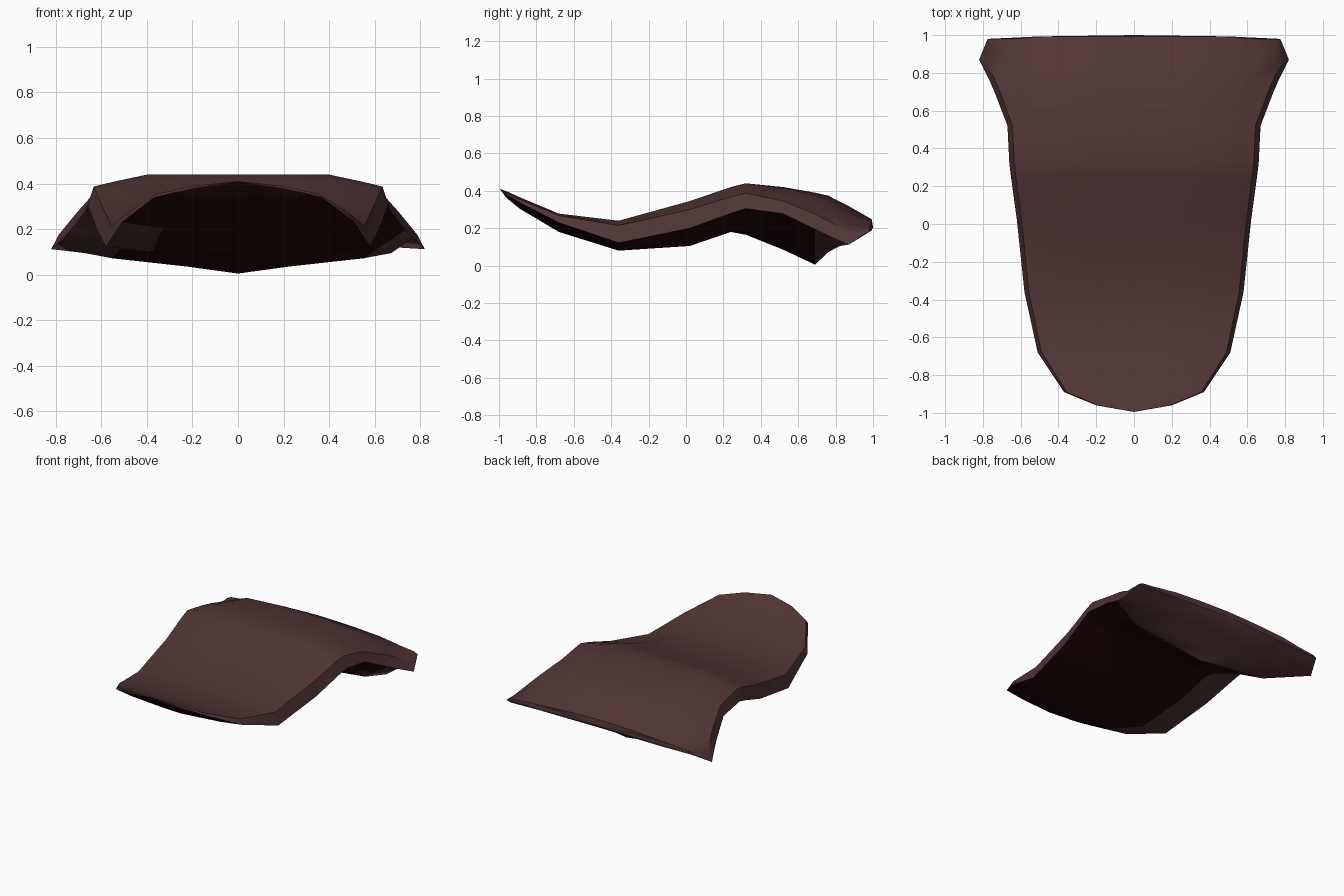
import bpy, bmesh

# flat colours: upholstery and the almost black lining underneath
COLOURS = [("dark brown leather", (0.084, 0.036, 0.036, 1)),
           ("red black lining", (0.018, 0.003, 0.003, 1))]

# cross-sections front to back:
# y, half width, top z, shoulder z, rim z, underside z, its width fraction, underside centre z, crown drop
SECTIONS = [
    (-0.96, 0.20, 0.398, 0.390, 0.380, 0.370, 0.65, 0.362, 0.000),
    (-0.89, 0.37, 0.366, 0.355, 0.338, 0.320, 0.65, 0.305, 0.000),
    (-0.68, 0.51, 0.278, 0.268, 0.230, 0.205, 0.65, 0.180, 0.000),
    (-0.36, 0.58, 0.240, 0.215, 0.122, 0.098, 0.65, 0.080, 0.000),
    (0.02, 0.62, 0.345, 0.300, 0.200, 0.155, 0.65, 0.105, 0.000),
    (0.24, 0.65, 0.420, 0.368, 0.280, 0.235, 0.65, 0.180, 0.000),
    (0.32, 0.66, 0.440, 0.387, 0.305, 0.230, 0.65, 0.165, 0.000),
    (0.52, 0.67, 0.420, 0.345, 0.278, 0.155, 0.72, 0.085, 0.005),
    (0.69, 0.735, 0.390, 0.275, 0.195, 0.072, 0.75, 0.005, 0.015),
    (0.76, 0.765, 0.374, 0.240, 0.160, 0.095, 0.88, 0.072, 0.020),
    (0.87, 0.82, 0.318, 0.175, 0.112, 0.130, 0.65, 0.130, 0.030),
    (0.98, 0.775, 0.248, 0.200, 0.185, 0.188, 0.65, 0.190, 0.020),
]


def ring(y, w, top, shoulder, rim, mid, frac, under, drop):
    """Closed section: right half down from the top, then the mirrored left half."""
    half = [(0.3 * w, top - drop * 0.3), (0.6 * w, top - drop),
            (0.82 * w, (top - drop) * 0.42 + shoulder * 0.58),
            (0.96 * w, shoulder), (w, rim),
            (frac * w, mid), (0.3 * w, mid * 0.45 + under * 0.55)]
    pts = [(0, top)] + half + [(0, under)] + [(-x, z) for x, z in reversed(half)]
    return [(x, y, z) for x, z in pts]


# curved seat cushion: loft the sections
bm = bmesh.new()
rings = [[bm.verts.new(p) for p in ring(*s)] for s in SECTIONS]
n = len(rings[0])
for a, b in zip(rings, rings[1:]):
    for i in range(n):
        j = (i + 1) % n
        f = bm.faces.new((a[i], a[j], b[j], b[i]))
        c = f.calc_center_median()
        # lining on the underside, forward of the rear ridge
        if 5 <= i <= 10 and c.y < 0.69 and c.x > -0.4:
            f.material_index = 1

# pointed nose and thin back edge
nose = bm.verts.new((0, -0.995, 0.41))
for i in range(n):
    f = bm.faces.new((rings[0][(i + 1) % n], rings[0][i], nose))
    f.material_index = 1 if 5 <= i <= 10 else 0
tail = bm.verts.new((0, 1.0, 0.205))
for i in range(n):
    bm.faces.new((rings[-1][i], rings[-1][(i + 1) % n], tail))
# straighten the back edge out to its corners
for v in rings[-1]:
    if abs(v.co.x) < 0.55:
        v.co.y = 0.993
bmesh.ops.recalc_face_normals(bm, faces=bm.faces)

mesh = bpy.data.meshes.new("seat_cushion")
bm.to_mesh(mesh)
bm.free()
for name, colour in COLOURS:
    mat = bpy.data.materials.new(name)
    mat.diffuse_color = colour
    mesh.materials.append(mat)
seat = bpy.data.objects.new("seat_cushion", mesh)
bpy.context.collection.objects.link(seat)

# smooth upholstery with sharp rim
bpy.context.view_layer.objects.active = seat
seat.select_set(True)
bpy.ops.object.shade_smooth_by_angle(angle=0.9)
